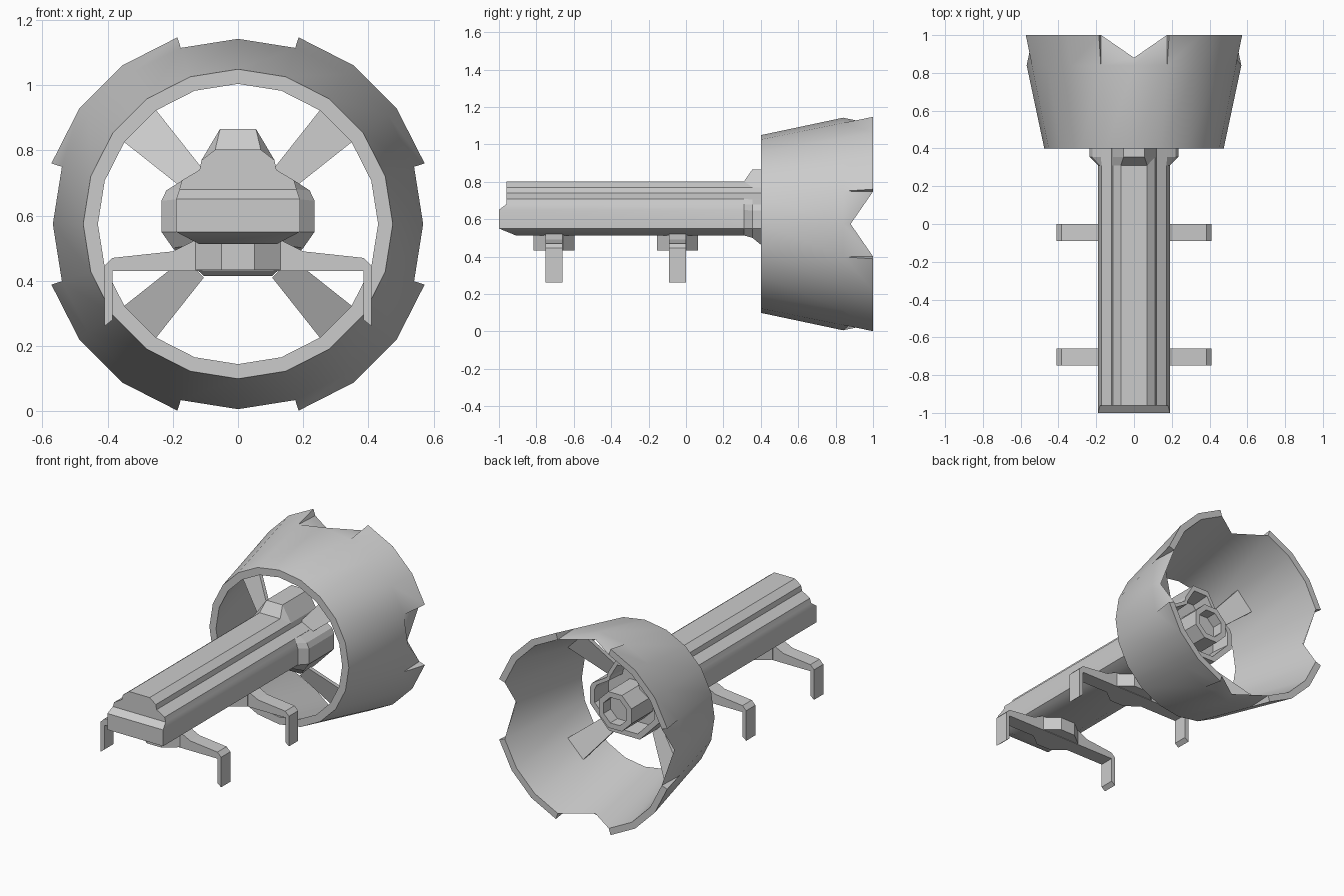
import bpy, bmesh, math
from mathutils import Vector, Matrix

if "Cube" in bpy.data.objects:
    bpy.data.objects.remove(bpy.data.objects["Cube"])

CZ = 0.574  # height of the long axis


def finish(name, bm, smooth=False):
    bmesh.ops.recalc_face_normals(bm, faces=bm.faces)
    me = bpy.data.meshes.new(name)
    bm.to_mesh(me)
    bm.free()
    ob = bpy.data.objects.new(name, me)
    bpy.context.collection.objects.link(ob)
    if smooth:
        bpy.ops.object.select_all(action='DESELECT')
        bpy.context.view_layer.objects.active = ob
        ob.select_set(True)
        bpy.ops.object.shade_smooth_by_angle(angle=math.radians(28))
    return ob


def mirror_profile(half):
    """Right half (top to bottom) -> full closed section."""
    return half + [(-x, z) for x, z in reversed(half)]


def loft(name, rings, smooth=False):
    """Skin mirrored sections; caps are strips between left and right points."""
    bm = bmesh.new()
    vs = [[bm.verts.new(p) for p in r] for r in rings]
    n = len(vs[0])
    for a, b in zip(vs, vs[1:]):
        for i in range(n):
            j = (i + 1) % n
            bm.faces.new((a[i], a[j], b[j], b[i]))
    for r in (vs[0], vs[-1]):
        for i in range(n // 2 - 1):
            bm.faces.new((r[i], r[i + 1], r[n - 2 - i], r[n - 1 - i]))
    return finish(name, bm, smooth)


def prism(name, pts, vec):
    bm = bmesh.new()
    f = bm.faces.new([bm.verts.new(p) for p in pts])
    new = bmesh.ops.extrude_face_region(bm, geom=[f])['geom']
    bmesh.ops.translate(bm, vec=vec, verts=[g for g in new if isinstance(g, bmesh.types.BMVert)])
    return finish(name, bm)


# Flared shroud with four notches in the rear rim
bm = bmesh.new()
N = 20


def ring_vert(r0, y, i):
    r = r0 + (y - 0.4) * 0.212
    a = math.radians(18 * i)
    return bm.verts.new((r * math.sin(a), y, CZ + r * math.cos(a)))


of = [ring_vert(0.475, 0.4, i) for i in range(N)]
om = [ring_vert(0.475, 0.84, i) for i in range(N)]
ob_ = [ring_vert(0.475, 1.0, i) if i % 5 else None for i in range(N)]
inf = [ring_vert(0.43, 0.4, i) for i in range(N)]
inb = [ring_vert(0.435, 1.0 if i % 5 else 0.88, i) for i in range(N)]
for i in range(N):
    j = (i + 1) % N
    bm.faces.new((of[i], of[j], om[j], om[i]))
    bm.faces.new((inf[i], inf[j], inb[j], inb[i]))
    bm.faces.new((of[i], of[j], inf[j], inf[i]))
    if i % 5 in (0, 4):
        bm.faces.new((om[i], om[j], inb[j], inb[i]))      # notch floor
    else:
        bm.faces.new((om[i], om[j], ob_[j], ob_[i]))
        bm.faces.new((ob_[i], ob_[j], inb[j], inb[i]))
    if i % 5 in (1, 4):
        bm.faces.new((om[i], ob_[i], inb[i]))             # notch side
finish("shroud", bm, True)

# Long body with a projecting lower lip
body = mirror_profile([(0.07, 0.802), (0.112, 0.77), (0.118, 0.74), (0.172, 0.708),
                       (0.18, 0.68), (0.19, 0.65), (0.19, 0.55), (0.12, 0.513)])


def nose_y(z):
    return -0.96 if z > 0.67 else (-1.0 if z > 0.53 else -0.91)


loft("body", [[(x, nose_y(z), z) for x, z in body],
              [(x, 0.45, z) for x, z in body]], True)

# Hub that flares out of the body, recessed at the back
hub = mirror_profile([(0.055, 0.866), (0.112, 0.77), (0.118, 0.74), (0.175, 0.705),
                      (0.22, 0.677), (0.235, 0.645), (0.235, 0.55), (0.2, 0.48)])
low = mirror_profile([(0.055, 0.866), (0.112, 0.77), (0.118, 0.74), (0.175, 0.705),
                      (0.22, 0.677), (0.235, 0.645), (0.235, 0.55), (0.105, 0.415)])


def scaled(prof, s, y):
    return [(x * s, y, CZ + 0.06 + (z - CZ - 0.06) * s) for x, z in prof]


loft("hub", [[(x, 0.31, z) for x, z in body],
             [(x, 0.355, max(z, 0.5)) for x, z in hub],
             [(x, 0.46, z) for x, z in low],
             scaled(low, 1.0, 0.6),
             scaled(low, 0.86, 0.6),
             scaled(low, 0.82, 0.48)])

# Eight-sided socket behind the hub
bm = bmesh.new()
sections = [(0.12, 0.46), (0.12, 0.69), (0.085, 0.69), (0.085, 0.62)]
rings = [[bm.verts.new((r * math.cos(math.pi * (k + .5) / 4), y,
                        CZ + 0.02 + r * math.sin(math.pi * (k + .5) / 4)))
          for k in range(8)] for r, y in sections]
for a, b in zip(rings, rings[1:]):
    for k in range(8):
        bm.faces.new((a[k], a[(k + 1) % 8], b[(k + 1) % 8], b[k]))
bm.faces.new(rings[-1])
bm.faces.new(rings[0])
finish("rear_socket", bm)

# Four swept-back spokes joining hub and shroud
for k in range(4):
    rot = Matrix.Rotation(math.radians(45 + 90 * k), 3, 'Y')
    pts = [(-0.042, 0.45, 0.19), (0.042, 0.45, 0.19), (0.075, 0.58, 0.475), (-0.075, 0.58, 0.475)]
    prism("spoke", [rot @ Vector(p) + Vector((0, 0, CZ)) for p in pts], (0, 0.025, 0))

# Two pairs of bent legs, each on a faceted bracket
half_leg = [(0.12, 0.53), (0.2, 0.49), (0.385, 0.47), (0.41, 0.445), (0.41, 0.26),
            (0.385, 0.28), (0.385, 0.43), (0.1, 0.43)]
plan = [(0.13, 0.047), (0.05, 0.11), (-0.05, 0.11), (-0.13, 0.047)]
plan += [(-x, -y) for x, y in plan]
for yc in (-0.705, -0.045):
    prism("leg_pair", [(x, yc - 0.045, z) for x, z in mirror_profile(half_leg)], (0, 0.09, 0))
    prism("leg_bracket", [(x, yc + y, 0.433) for x, y in plan], (0, 0, 0.09))
